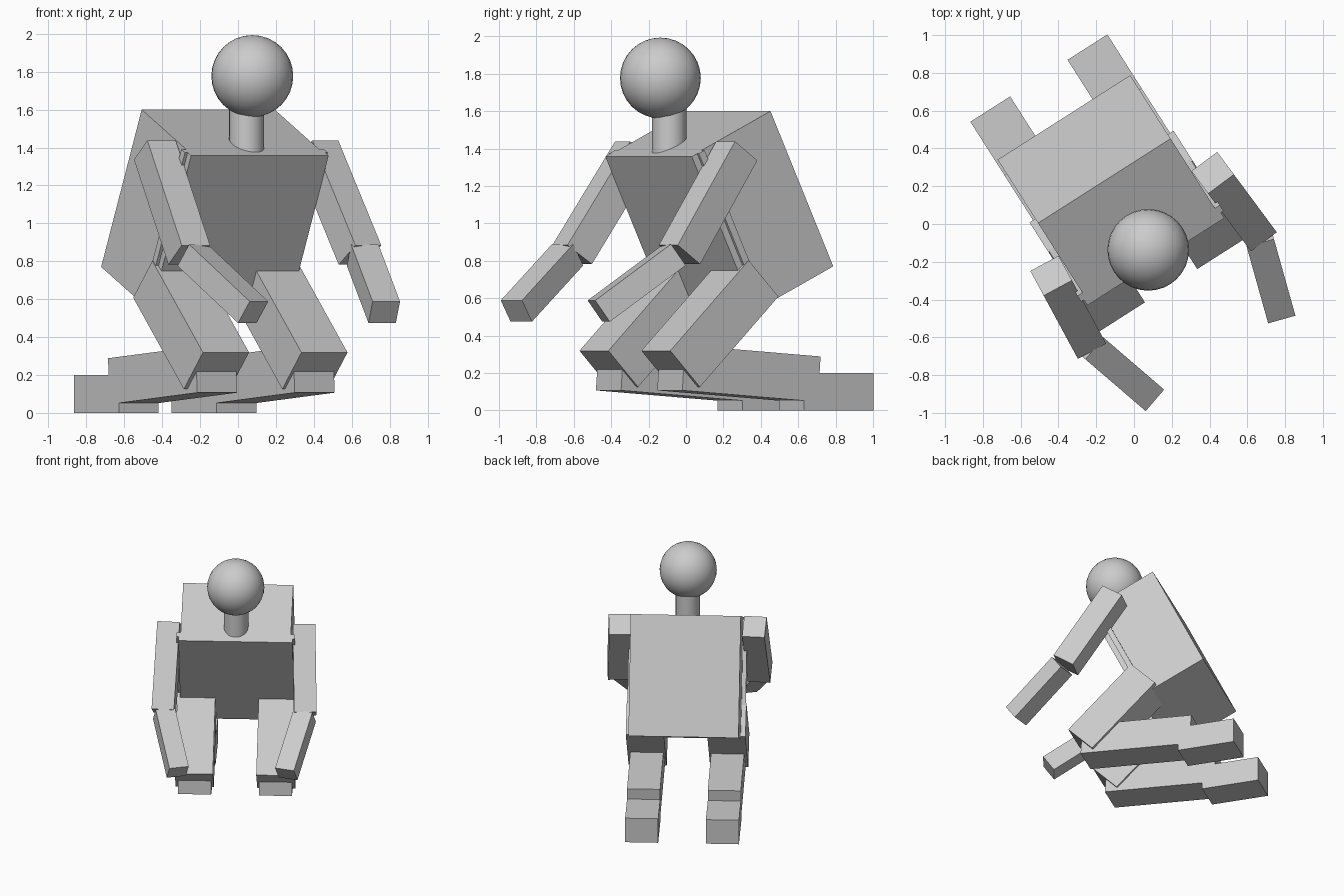
import bpy, math
from mathutils import Matrix, Vector

if "Cube" in bpy.data.objects:
    bpy.data.objects.remove(bpy.data.objects["Cube"], do_unlink=True)

grey = bpy.data.materials.new("light_grey")
grey.use_nodes = True
grey.diffuse_color = (0.6, 0.6, 0.6, 1)
grey.node_tree.nodes["Principled BSDF"].inputs["Base Color"].default_value = (0.6, 0.6, 0.6, 1)

# The figure is built facing -y, then turned as a whole
TURN = Matrix.Rotation(math.radians(32.5), 4, 'Z') @ Matrix.Translation((-0.01, 0, 0))


def finish(name, local):
    ob = bpy.context.object
    ob.name = name
    ob.matrix_world = TURN @ local
    ob.data.materials.append(grey)
    return ob


def limb(name, start, end, width, depth):
    """Box between two points given as (side, forward, height)."""
    a, b = (Vector((p[0], -p[1], p[2])) for p in (start, end))
    axis = (b - a).normalized()
    across = Vector((1, 0, 0))
    if abs(axis.z) < 0.999:
        across = axis.cross(Vector((0, 0, 1))).normalized()
    thick = axis.cross(across)
    rot = Matrix((across, thick, axis)).transposed().to_4x4()
    size = Matrix.Diagonal((width, depth, (b - a).length, 1))
    bpy.ops.mesh.primitive_cube_add(size=1)
    finish(name, Matrix.Translation((a + b) / 2) @ rot @ size)


# Torso: leaning body with a wider band and a front panel layered on it
back_low, back_top = Vector((0, -0.675, 0.77)), Vector((0, -0.277, 1.6))
lean = (back_top - back_low).normalized()
ahead = Vector((0, lean.z, -lean.y))
for name, near, far, width in (("torso", 0, 0.485, 0.832),
                               ("chest_band", 0.485, 0.525, 0.894),
                               ("chest_panel", 0.525, 0.563, 0.86)):
    shift = ahead * (near + far) / 2
    limb(name, back_low + shift, back_top + shift, width, far - near)

# Arms and folded legs on both sides
for side, s in (("left", 1), ("right", -1)):
    limb(side + "_upper_arm", (s * 0.507, -0.005, 1.387), (s * 0.534, 0.375, 0.833), 0.17, 0.18)
    limb(side + "_forearm", (s * 0.532, 0.405, 0.832), (s * 0.41, 0.808, 0.531), 0.15, 0.14)
    limb(side + "_thigh", (s * 0.308, -0.21, 0.705), (s * 0.308, 0.287, 0.222), 0.288, 0.27)
    limb(side + "_shin", (s * 0.305, 0.282, 0.228), (s * 0.305, -0.577, 0.167), 0.25, 0.243)
    limb(side + "_foot", (s * 0.305, -0.48, 0.1), (s * 0.305, -0.922, 0.1), 0.25, 0.2)

# Neck
bpy.ops.mesh.primitive_cylinder_add(vertices=32, radius=0.092, depth=0.36)
finish("neck", Matrix.Translation((0, -0.1, 1.51)))
bpy.ops.object.shade_smooth_by_angle()

# Head
bpy.ops.mesh.primitive_uv_sphere_add(segments=32, ring_count=16, radius=0.216)
finish("head", Matrix.Translation((0, -0.156, 1.777)))
bpy.ops.object.shade_smooth()
